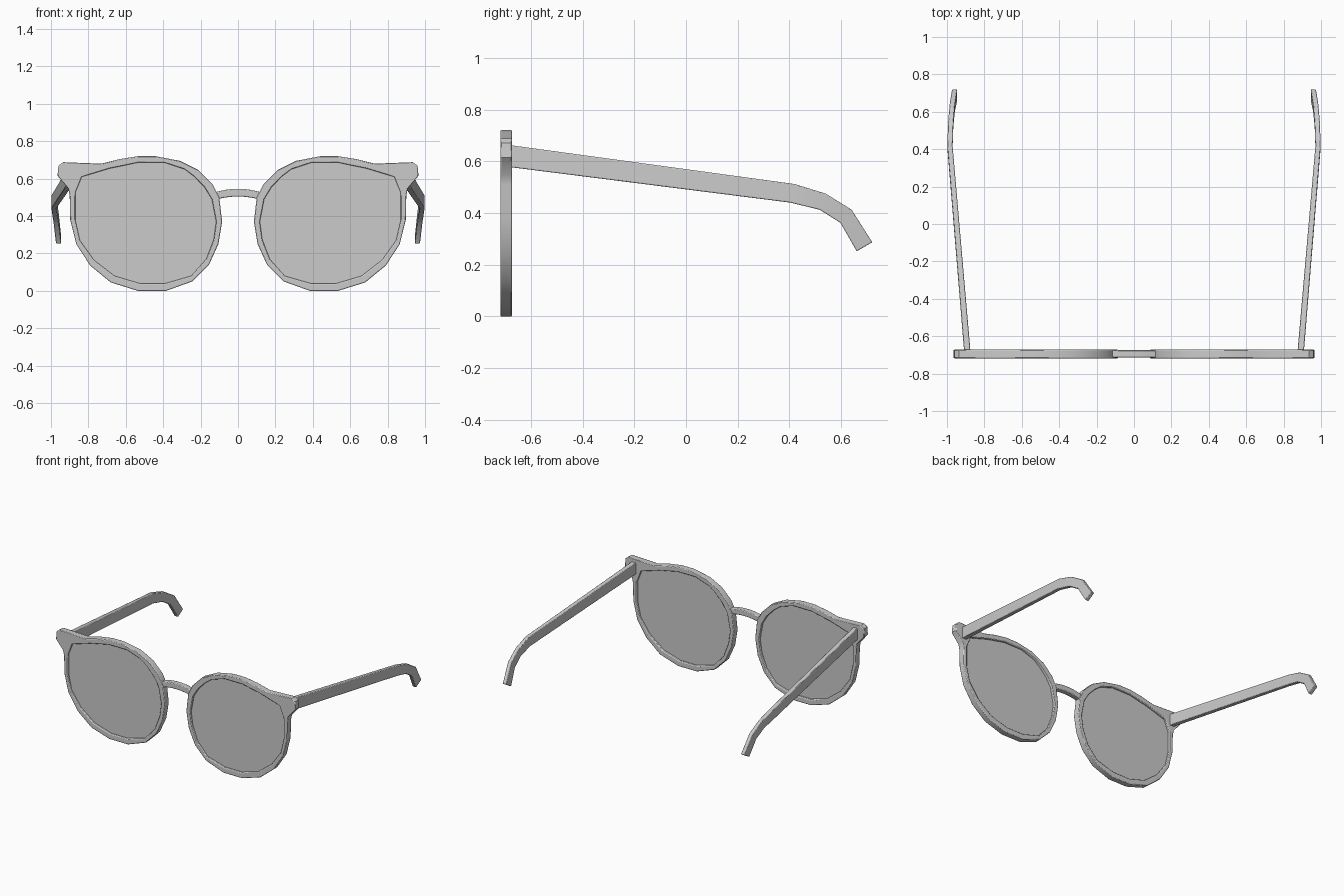
import bpy, bmesh
from math import radians

if "Cube" in bpy.data.objects:
    bpy.data.objects.remove(bpy.data.objects["Cube"])

FRONT, BACK = -0.718, -0.672

# rim outline pairs in the front plane: outer x, outer z, inner x, inner z
RIM = [
    (.385, .0, .39, .04), (.535, .0, .525, .04), (.68, .045, .66, .08),
    (.79, .135, .77, .165), (.865, .25, .845, .27), (.897, .38, .87, .38),
    (.90, .51, .87, .50), (.908, .548, .87, .525), (.965, .615, .855, .56),
    (.96, .67, .835, .61), (.935, .688, .80, .62), (.73, .68, .685, .655),
    (.63, .705, .61, .67), (.535, .72, .54, .685), (.44, .72, .39, .685),
    (.31, .695, .285, .65), (.21, .645, .235, .612), (.135, .57, .18, .555),
    (.10, .50, .14, .49), (.085, .37, .117, .37), (.105, .25, .13, .275),
    (.155, .14, .17, .17), (.245, .05, .25, .08)]


def loft(name, sections, closed=False, bevel=0.005, mirror=True):
    """Skin a row of equal-sized vertex rings, closing the row or capping it."""
    bm = bmesh.new()
    rows = [[bm.verts.new(p) for p in s] for s in sections]
    n = len(rows[0])
    for i in range(len(rows) if closed else len(rows) - 1):
        a, b = rows[i], rows[(i + 1) % len(rows)]
        for j in range(n):
            k = (j + 1) % n
            bm.faces.new((a[j], a[k], b[k], b[j]))
    if not closed:
        bm.faces.new(rows[0])
        bm.faces.new(rows[-1])
    bmesh.ops.recalc_face_normals(bm, faces=bm.faces)
    mesh = bpy.data.meshes.new(name)
    bm.to_mesh(mesh)
    bm.free()
    ob = bpy.data.objects.new(name, mesh)
    bpy.context.collection.objects.link(ob)
    bpy.ops.object.select_all(action='DESELECT')
    ob.select_set(True)
    bpy.context.view_layer.objects.active = ob
    bpy.ops.object.shade_smooth_by_angle(angle=radians(35))
    if bevel:
        m = ob.modifiers.new("soft_edges", 'BEVEL')
        m.width, m.segments = bevel, 2
        m.limit_method, m.angle_limit = 'ANGLE', radians(60)
    if mirror:
        m = ob.modifiers.new("other_side", 'MIRROR')
        m.use_mirror_merge = False
    return ob


# rims with the upswept outer corners
loft("rim", [[(ox, FRONT, oz), (ix, FRONT, iz), (ix, BACK, iz), (ox, BACK, oz)]
             for ox, oz, ix, iz in RIM], closed=True)

# lenses, thin panes let slightly into the rims
cx, cz = .49, .36
pane = [(cx + (ix - cx) * 1.012, cz + (iz - cz) * 1.012) for _, _, ix, iz in RIM]
loft("lens", [[(x, y, z) for x, z in pane] for y in (-.704, -.688)], bevel=0)

# arched nose bridge: x, bottom z, top z
ARCH = [(.125, .488, .527), (.07, .499, .54), (.025, .504, .545)]
arch = [(-x, b, t) for x, b, t in ARCH] + ARCH[::-1]
loft("bridge", [[(x, FRONT + .003, b), (x, FRONT + .003, t),
                 (x, BACK - .003, t), (x, BACK - .003, b)] for x, b, t in arch],
     mirror=False)

# temple arms: inner x, outer x, top y, top z, bottom y, bottom z
ARM = [(.874, .908, -.685, .663, -.685, .578), (.970, .998, .42, .512, .405, .44),
       (.966, .994, .54, .475, .518, .412), (.958, .986, .64, .413, .597, .362),
       (.945, .973, .72, .287, .66, .252)]
loft("temple_arm", [[(xi, ty, tz), (xo, ty, tz), (xo, by, bz), (xi, by, bz)]
                    for xi, xo, ty, tz, by, bz in ARM], bevel=0.004)
